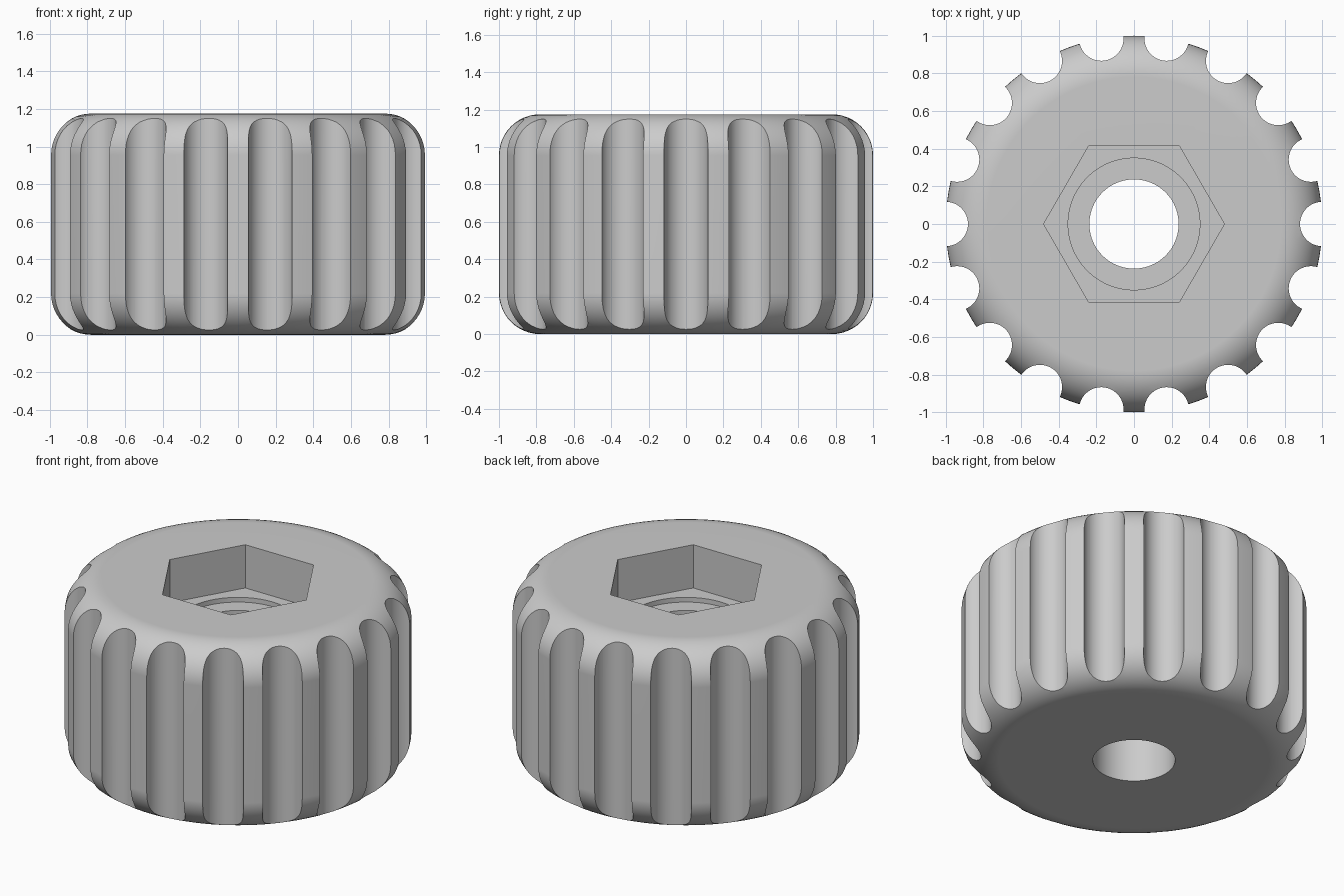
import bpy, bmesh, math
from mathutils import Matrix, Vector

if "Cube" in bpy.data.objects:
    bpy.data.objects.remove(bpy.data.objects["Cube"], do_unlink=True)

HEIGHT, FILLET = 1.175, 0.22
BORE, RECESS = 0.237, 0.35
HEX_FLOOR, RECESS_FLOOR = 0.90, 0.87
FLUTES, FLUTE_RADIUS = 18, 0.118

grey = bpy.data.materials.new("plain_grey")
grey.use_nodes = True
grey.diffuse_color = (0.6, 0.6, 0.6, 1)
grey.node_tree.nodes["Principled BSDF"].inputs["Base Color"].default_value = (0.6, 0.6, 0.6, 1)


def make_object(name, bm):
    bmesh.ops.recalc_face_normals(bm, faces=bm.faces)
    mesh = bpy.data.meshes.new(name)
    bm.to_mesh(mesh)
    bm.free()
    mesh.materials.append(grey)
    obj = bpy.data.objects.new(name, mesh)
    bpy.context.collection.objects.link(obj)
    return obj


def add_prism(bm, sides, radius, z0, z1, centre=(0, 0), turn=0):
    place = Matrix.Translation((*centre, (z0 + z1) / 2)) @ Matrix.Rotation(turn, 4, "Z")
    bmesh.ops.create_cone(bm, cap_ends=True, segments=sides, radius1=radius,
                          radius2=radius, depth=z1 - z0, matrix=place)


def fillet(z, start):
    # Quarter round on the outer rim, as (radius, height) pairs
    angles = [math.radians(start + 90 * i / 12) for i in range(13)]
    return [(1 - FILLET + FILLET * math.cos(a), z + FILLET * math.sin(a)) for a in angles]


# Knob body: lathed closed profile with rounded rims, bore and round recess
profile = [(BORE, 0)] + fillet(FILLET, -90) + fillet(HEIGHT - FILLET, 0)
profile += [(RECESS, HEIGHT), (RECESS, RECESS_FLOOR), (BORE, RECESS_FLOOR)]
bm = bmesh.new()
ring = [bm.verts.new((r, 0, z)) for r, z in profile]
edges = [bm.edges.new((a, b)) for a, b in zip(ring, ring[1:] + ring[:1])]
bmesh.ops.spin(bm, geom=ring + edges, axis=(0, 0, 1), cent=(0, 0, 0),
               angle=math.tau, steps=144, use_merge=True)
bmesh.ops.remove_doubles(bm, verts=bm.verts, dist=1e-5)
knob = make_object("fluted_knob", bm)

# Cutter: grip flutes around the rim and the hexagonal nut pocket
bm = bmesh.new()
for i in range(FLUTES):
    a = math.tau * i / FLUTES
    add_prism(bm, 48, FLUTE_RADIUS, -0.1, HEIGHT + 0.1, (math.cos(a), math.sin(a)), a)
add_prism(bm, 6, 0.48, HEX_FLOOR, HEIGHT + 0.1)
# Turn the pocket so that two corners lie on the x axis
hexagon = [v for v in bm.verts if v.co.xy.length < 0.6]
corner = max(hexagon, key=lambda v: v.co.x).co
bmesh.ops.rotate(bm, verts=hexagon, cent=(0, 0, 0),
                 matrix=Matrix.Rotation(-math.atan2(corner.y, corner.x), 3, "Z"))
cutter = make_object("flute_and_pocket_cutter", bm)
cutter.hide_render = True

cut = knob.modifiers.new("flutes_and_pocket", "BOOLEAN")
cut.operation = "DIFFERENCE"
cut.solver = "EXACT"
cut.object = cutter

bpy.ops.object.select_all(action="DESELECT")
knob.select_set(True)
bpy.context.view_layer.objects.active = knob
bpy.ops.object.modifier_apply(modifier=cut.name)
bpy.data.objects.remove(cutter, do_unlink=True)

# Smooth rounds, crisp flute and pocket edges, flat end faces
bpy.ops.object.shade_smooth_by_angle(angle=math.radians(25))
flat = knob.modifiers.new("flat_ends", "WEIGHTED_NORMAL")
flat.keep_sharp = True
